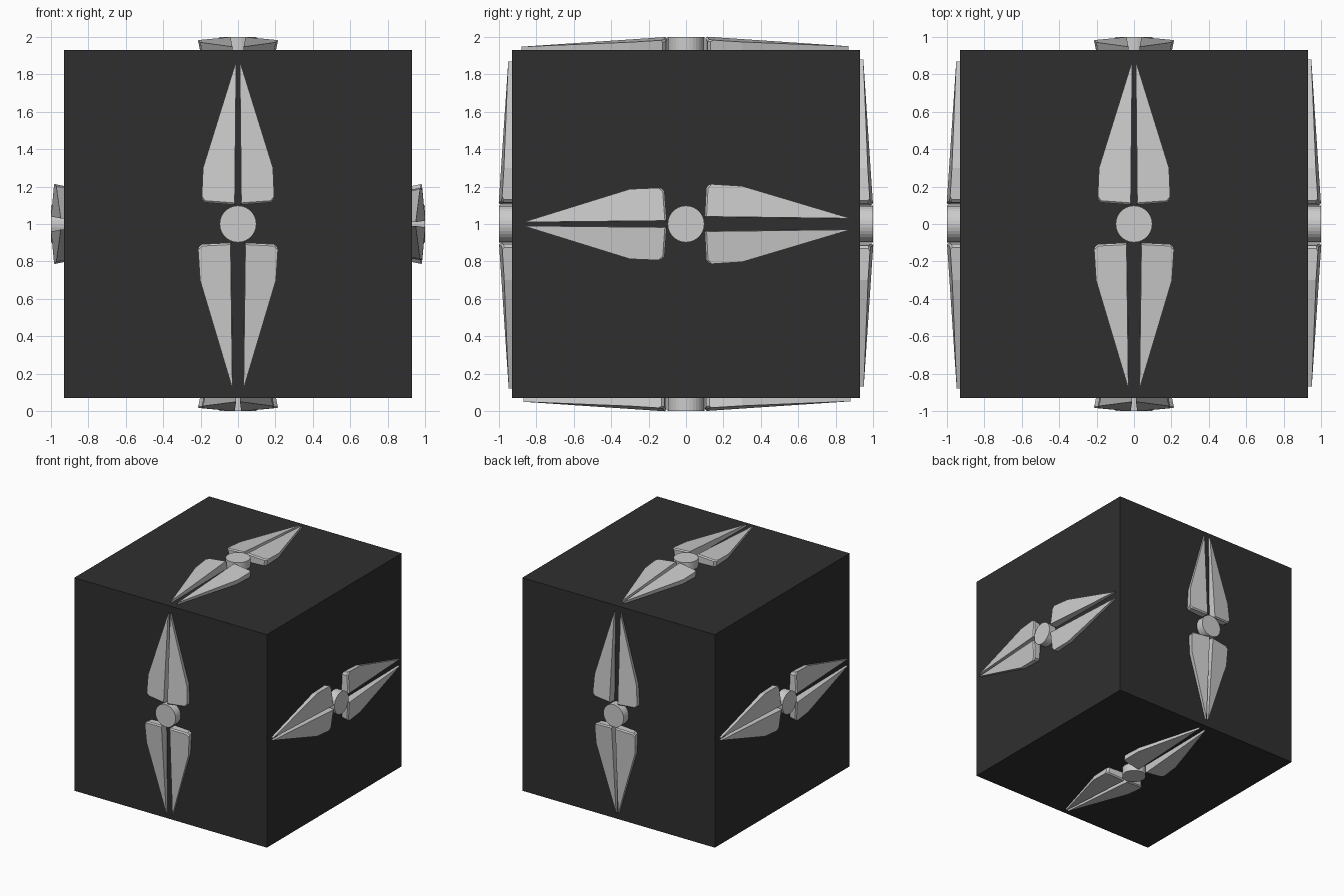
import bpy, bmesh
from mathutils import Vector, Matrix

if "Cube" in bpy.data.objects:
    bpy.data.objects.remove(bpy.data.objects["Cube"])

HALF = 0.93                      # half size of the cube body
CENTRE = Vector((0, 0, 1))

dark = bpy.data.materials.new("dark_body")
dark.diffuse_color = (0.028, 0.028, 0.028, 1)
dark.use_nodes = True
dark.node_tree.nodes["Principled BSDF"].inputs["Base Color"].default_value = dark.diffuse_color

# Cube body
bpy.ops.mesh.primitive_cube_add(size=2 * HALF, location=CENTRE)
body = bpy.context.object
body.name = "cube_body"
body.data.materials.append(dark)

# Blade outlines (u sideways, v outward), starting at the inner base corner
NARROW = [(0.018, 0.103), (0.178, 0.115), (0.194, 0.132), (0.187, 0.30), (0.01, 0.87)]
WIDE = [(0.04, 0.10), (0.195, 0.108), (0.214, 0.125), (0.203, 0.30), (0.03, 0.88)]


def height(u, v):
    """Sloping top of a blade: highest beside the disc, lowest at the tip."""
    return 0.071 - 0.09 * (u - 0.03) - 0.068 * (v - 0.1)


def add_blade(bm, outline, su, sv):
    top, low = [], []
    for u, v in outline:
        top.append(bm.verts.new((su * u, sv * v, height(u, v))))
        low.append(bm.verts.new((su * u * 0.94, sv * v, -0.01)))
    n = len(top)
    bm.faces.new(top)
    bm.faces.new(low[::-1])
    for i in range(n):
        j = (i + 1) % n
        bm.faces.new((low[i], low[j], top[j], top[i]))
    # chamfer along the base end
    edges = [bm.edges.get((top[0], top[1])), bm.edges.get((top[1], top[2]))]
    bmesh.ops.bevel(bm, geom=edges, offset=0.01, segments=1, affect='EDGES')


def blades_mesh():
    bm = bmesh.new()
    for su in (-1, 1):
        add_blade(bm, NARROW, su, 1)
        add_blade(bm, WIDE, su, -1)
    bmesh.ops.recalc_face_normals(bm, faces=bm.faces)
    mesh = bpy.data.meshes.new("blades")
    bm.to_mesh(mesh)
    return mesh


def disc_mesh():
    bm = bmesh.new()
    bmesh.ops.create_cone(bm, cap_ends=True, segments=32, radius1=0.098, radius2=0.098,
                          depth=0.08, matrix=Matrix.Translation((0, 0, 0.03)))
    mesh = bpy.data.meshes.new("disc")
    bm.to_mesh(mesh)
    return mesh


# Each cube side: outward normal and the direction of the narrow-gap blades
SIDES = {
    "front": ((0, -1, 0), (0, 0, 1)),
    "top": ((0, 0, 1), (0, 1, 0)),
    "back": ((0, 1, 0), (0, 0, -1)),
    "bottom": ((0, 0, -1), (0, -1, 0)),
    "right": ((1, 0, 0), (0, -1, 0)),
    "left": ((-1, 0, 0), (0, 1, 0)),
}
parts = {"blades": blades_mesh(), "disc": disc_mesh()}
for side, (normal, up) in SIDES.items():
    n, v = Vector(normal), Vector(up)
    u = v.cross(n)
    frame = Matrix((u, v, n)).transposed().to_4x4()
    frame.translation = CENTRE + n * HALF
    for part, mesh in parts.items():
        obj = bpy.data.objects.new(f"{side}_{part}", mesh)
        obj.matrix_world = frame
        bpy.context.collection.objects.link(obj)
